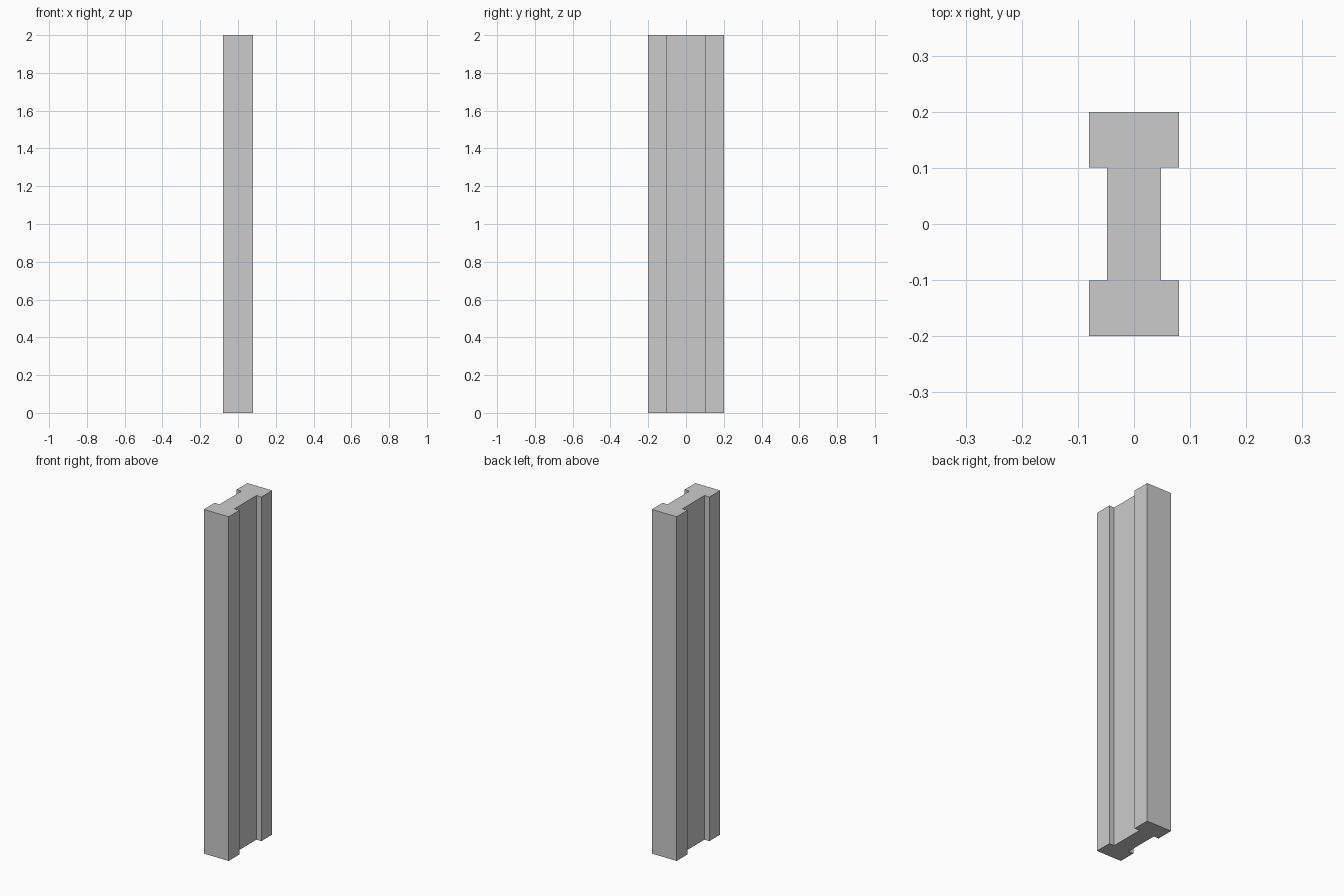
import bpy, bmesh

if "Cube" in bpy.data.objects:
    bpy.data.objects.remove(bpy.data.objects["Cube"])

HEIGHT = 2.0
FLANGE_X, WEB_X = 0.08, 0.048    # half widths
OUTER_Y, INNER_Y = 0.2, 0.101    # half depths

# I-shaped cross-section: one quarter mirrored around the centre
quarter = [(FLANGE_X, OUTER_Y), (FLANGE_X, INNER_Y), (WEB_X, INNER_Y)]
right = quarter + [(x, -y) for x, y in reversed(quarter)]
profile = right + [(-x, y) for x, y in reversed(right)]

# Extrude the section upwards into the beam
bm = bmesh.new()
base = bm.faces.new([bm.verts.new((x, y, 0)) for x, y in profile])
result = bmesh.ops.extrude_face_region(bm, geom=[base], use_keep_orig=True)
top = [v for v in result["geom"] if isinstance(v, bmesh.types.BMVert)]
bmesh.ops.translate(bm, verts=top, vec=(0, 0, HEIGHT))
bmesh.ops.recalc_face_normals(bm, faces=bm.faces)

mesh = bpy.data.meshes.new("i_beam")
bm.to_mesh(mesh)
bm.free()
bpy.context.collection.objects.link(bpy.data.objects.new("i_beam", mesh))
